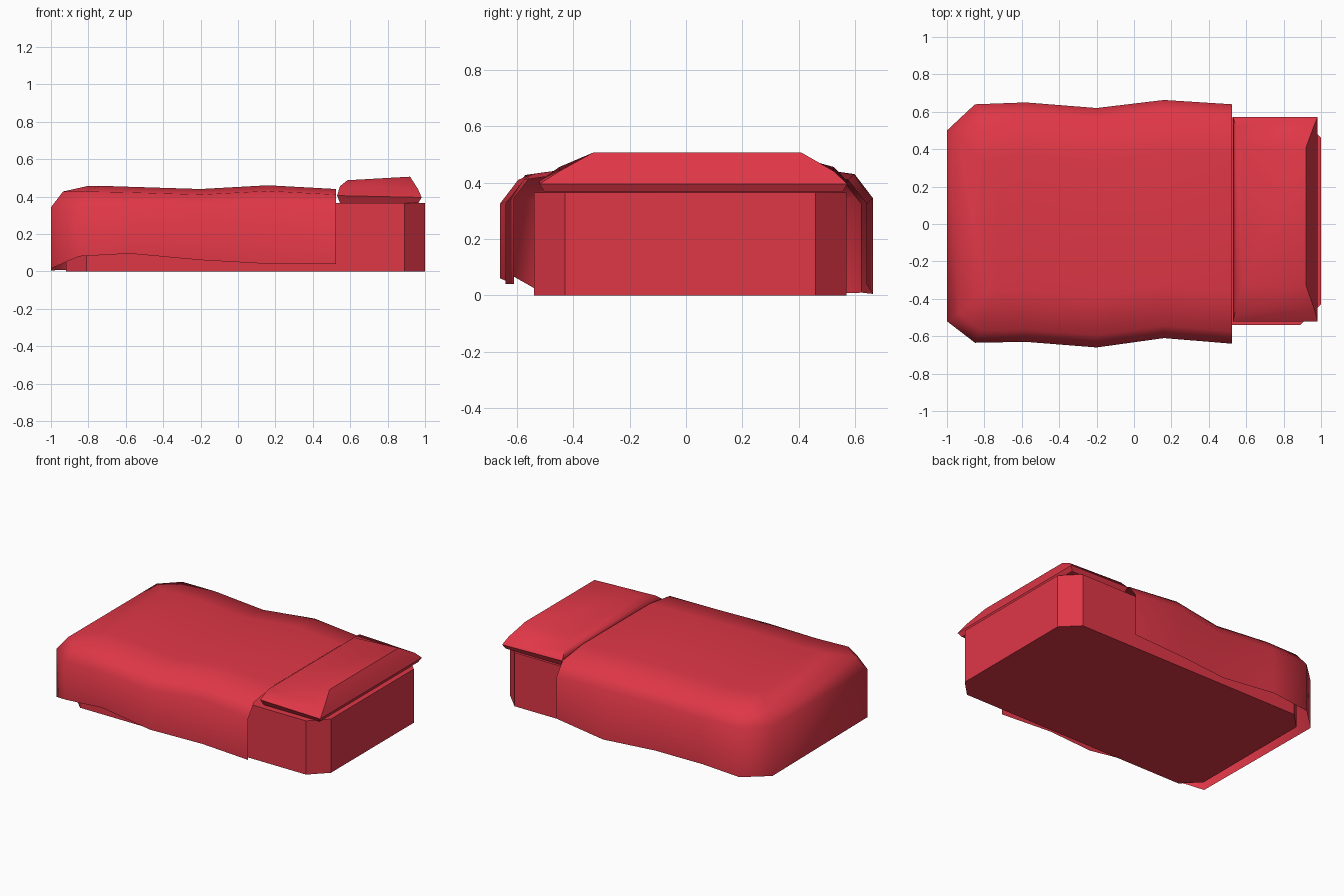
import bpy, bmesh, math

if "Cube" in bpy.data.objects:
    bpy.data.objects.remove(bpy.data.objects["Cube"])

red = bpy.data.materials.new("red")
red.diffuse_color = (0.74, 0.038, 0.062, 1)
red.use_nodes = True
red.node_tree.nodes["Principled BSDF"].inputs["Base Color"].default_value = red.diffuse_color


def make(name, verts, faces, smooth=None, recalc=True):
    mesh = bpy.data.meshes.new(name)
    mesh.from_pydata(verts, [], faces)
    if recalc:
        bm = bmesh.new()
        bm.from_mesh(mesh)
        bmesh.ops.recalc_face_normals(bm, faces=bm.faces)
        bm.to_mesh(mesh)
        bm.free()
    ob = bpy.data.objects.new(name, mesh)
    bpy.context.collection.objects.link(ob)
    mesh.materials.append(red)
    if smooth:
        bpy.ops.object.select_all(action='DESELECT')
        bpy.context.view_layer.objects.active = ob
        ob.select_set(True)
        bpy.ops.object.shade_smooth_by_angle(angle=math.radians(smooth))
    return ob


def rings_to_faces(count, n, closed):
    """Quads joining stacked rings of n points each."""
    return [(k * n + i, k * n + (i + 1) % n, (k + 1) * n + (i + 1) % n, (k + 1) * n + i)
            for k in range(count - 1) for i in range(n if closed else n - 1)]


# Mattress base: block with chamfered vertical corners
x0, x1, y0, y1, c = -0.92, 1.0, -0.54, 0.57, 0.11
outline = [(x0 + c, y0), (x1 - c, y0), (x1, y0 + c), (x1, y1 - c),
           (x1 - c, y1), (x0 + c, y1), (x0, y1 - c), (x0, y0 + c)]
verts = [(x, y, z) for z in (0, 0.365) for x, y in outline]
make("mattress_base", verts,
     rings_to_faces(2, 8, True) + [tuple(range(8)), tuple(range(8, 16))])

# Pillow: stacked rectangular rings (x0, x1, y0, y1, z at x0, z at x1)
levels = [(0.545, 0.965, -0.50, 0.555, 0.366, 0.366),
          (0.53, 0.982, -0.52, 0.572, 0.405, 0.395),
          (0.545, 0.962, -0.45, 0.525, 0.455, 0.44),
          (0.585, 0.92, -0.33, 0.41, 0.487, 0.506)]
verts = []
for a, b, p, q, za, zb in levels:
    verts += [(a, p, za), (b, p, zb), (b, q, zb), (a, q, za)]
make("pillow", verts,
     rings_to_faces(4, 4, True) + [(0, 1, 2, 3), (12, 13, 14, 15)], smooth=50)

# Blanket: open draped sheet, U-shaped rings from the hem to the flat top
# each station: x, y, hem z, top z
front = [(0.525, -0.64, 0.04, 0.44), (0.16, -0.61, 0.04, 0.46), (-0.2, -0.66, 0.06, 0.44),
         (-0.58, -0.63, 0.095, 0.452), (-0.85, -0.635, 0.08, 0.457)]
foot = [(-1.0, -0.52, 0.015, 0.457), (-1.0, 0.50, 0.005, 0.457)]
back = [(-0.85, 0.64, 0.01, 0.457), (-0.58, 0.65, 0.03, 0.452), (-0.2, 0.62, 0.01, 0.44),
        (0.16, 0.663, 0.005, 0.46), (0.525, 0.64, 0.04, 0.44)]
path = front + foot + back
n = len(path)
verts = []
# x limit at the foot, x shift of the corner stations, inward y shift, drop below top
for limit, shift, inset, drop in [(-1, 0, 0, None), (-1, 0, 0, 0.115),
                                  (-0.935, 0.03, 0.065, 0.03), (-0.8, 0.12, 0.28, 0)]:
    for x, y, hem, top in path:
        px = x + shift if x == -0.85 else max(x, limit)
        dy = inset * (0.6 if x == -1 else 1)
        py = y - math.copysign(dy, y)
        verts.append((px, py, hem if drop is None else top - drop))
faces = rings_to_faces(4, n, False)
t = 3 * n
faces += [(t + i, t + i + 1, t + n - 2 - i, t + n - 1 - i) for i in range(n // 2 - 1)]
make("blanket", verts, [f[::-1] for f in faces], smooth=60, recalc=False)
